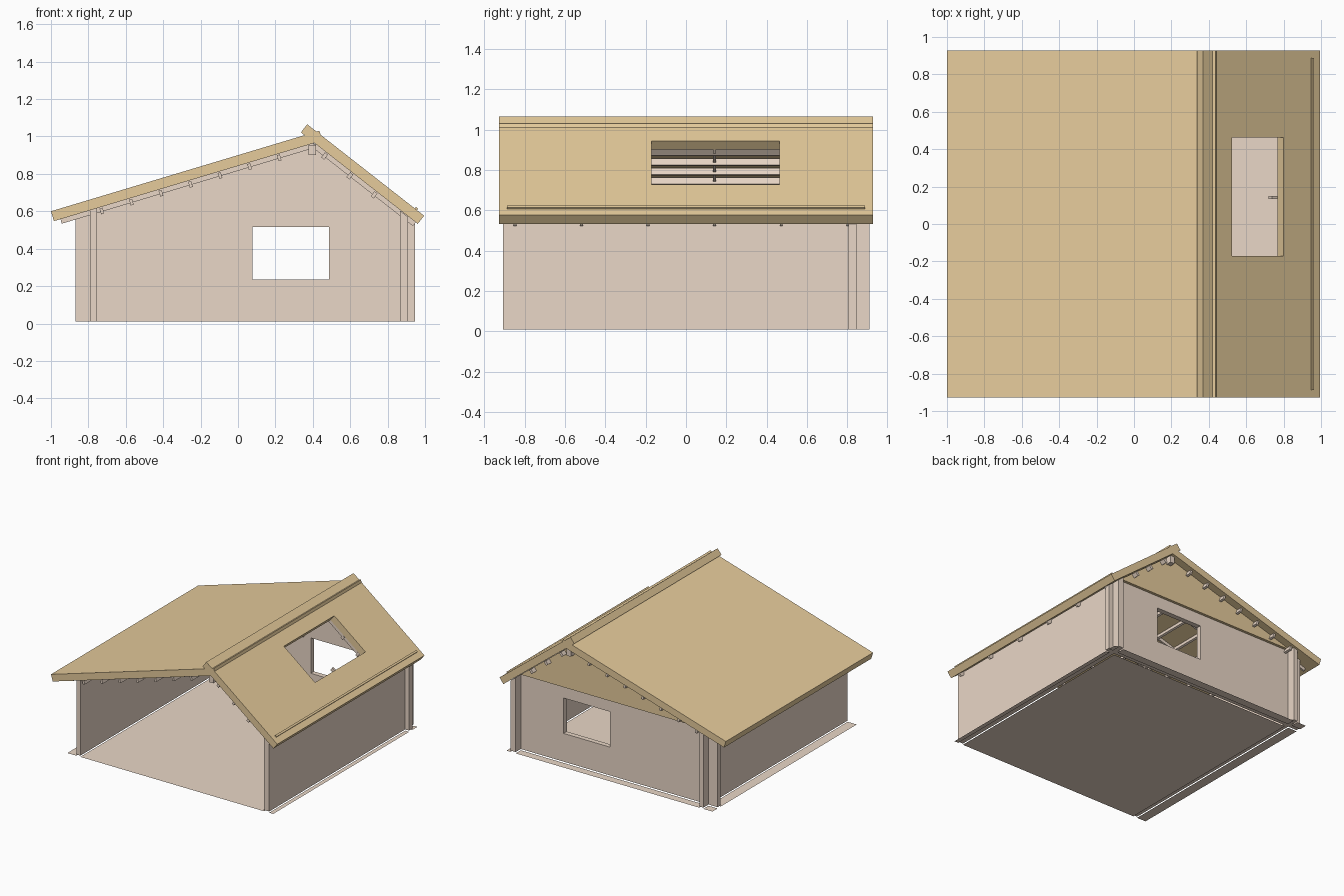
import bpy, bmesh
from mathutils import Vector

if "Cube" in bpy.data.objects:
    bpy.data.objects.remove(bpy.data.objects["Cube"])


def material(name, rgb):
    m = bpy.data.materials.new(name)
    m.diffuse_color = (*rgb, 1)
    m.use_nodes = True
    m.node_tree.nodes["Principled BSDF"].inputs["Base Color"].default_value = m.diffuse_color
    return m


WALL = material("pale_timber", (0.82, 0.68, 0.57))
ROOF = material("golden_timber", (0.79, 0.60, 0.33))


def prism(name, profile, y0, y1, mat):
    """Extrude an (x, z) profile from y0 to y1."""
    bm = bmesh.new()
    face = bm.faces.new([bm.verts.new((x, y0, z)) for x, z in profile])
    ext = bmesh.ops.extrude_face_region(bm, geom=[face])["geom"]
    bmesh.ops.translate(bm, vec=(0, y1 - y0, 0),
                        verts=[v for v in ext if isinstance(v, bmesh.types.BMVert)])
    bmesh.ops.recalc_face_normals(bm, faces=bm.faces)
    mesh = bpy.data.meshes.new(name)
    bm.to_mesh(mesh)
    bm.free()
    mesh.materials.append(mat)
    ob = bpy.data.objects.new(name, mesh)
    bpy.context.collection.objects.link(ob)
    return ob


def rect(x0, x1, z0, z1):
    return [(x0, z0), (x1, z0), (x1, z1), (x0, z1)]


def cut(target, cutter):
    mod = target.modifiers.new("opening", "BOOLEAN")
    mod.operation = "DIFFERENCE"
    mod.solver = "EXACT"
    mod.object = cutter
    cutter.hide_render = True
    cutter.hide_set(True)
    cutter.display_type = "WIRE"


# Roof slopes: a point on the top surface and the slope dz/dx
LEFT = (-1.0, 0.60, 0.30)
RIGHT = (0.37, 1.065, -0.782)


def on_slope(slope, x, depth):
    """Point `depth` below the top surface, square to it, at position x."""
    ox, oz, k = slope
    n = Vector((k, -1)).normalized() * depth
    return (x + n.x, oz + k * (x - ox) + n.y)


def bar(name, slope, x0, x1, d0, d1, y0, y1, mat):
    pts = [on_slope(slope, x, d) for x, d in ((x0, d0), (x1, d0), (x1, d1), (x0, d1))]
    return prism(name, pts, y0, y1, mat)


# Roof slabs, skylight opening and snow guard
T = 0.055
YR = 0.927
YW0, YW1 = -0.907, 0.91
bar("left_roof", LEFT, -1.0, 0.435, 0, T, -YR, YR, ROOF)
right_roof = bar("right_roof", RIGHT, 0.37, 0.995, 0, T, -YR, YR, ROOF)
SKY = (-0.172, 0.463)
cut(right_roof, bar("skylight_cutter", RIGHT, 0.525, 0.80, -0.05, 0.12, *SKY, ROOF))
bar("snow_guard", RIGHT, 0.945, 0.957, -0.010, 0.005, -0.887, 0.887, ROOF)

# Rafters under both slopes, with the one below the skylight interrupted
for i in range(6):
    y = -0.848 + 0.33 * i
    bar(f"left_rafter_{i}", LEFT, -0.965, 0.39, T - 0.003, 0.08, y - 0.007, y + 0.007, WALL)
    inside = SKY[0] < y < SKY[1]
    spans = [(0.45, 0.525), (0.769, 0.985)] if inside else [(0.45, 0.985)]
    for j, (a, b) in enumerate(spans):
        bar(f"right_rafter_{i}_{j}", RIGHT, a, b, T - 0.003, 0.08, y - 0.007, y + 0.007, WALL)

# Purlins along the house
for i in range(7):
    x = -0.75 + 0.158 * i
    bar(f"left_purlin_{i}", LEFT, x - 0.008, x + 0.008, 0.06, 0.093, YW0, YW1, WALL)
for i, x in enumerate((0.51, 0.645, 0.775)):
    spans = [(YW0, YW1)] if i == 0 else [(YW0, SKY[0]), (SKY[1], YW1)]
    for j, (a, b) in enumerate(spans):
        bar(f"right_purlin_{i}_{j}", RIGHT, x - 0.008, x + 0.008, 0.06, 0.093, a, b, WALL)
prism("ridge_beam", rect(0.378, 0.417, 0.90, 0.955), YW0, YW1, WALL)


# Underside of the roof, used for the wall tops
def under(x):
    return min(0.8455 + 0.30 * x, 1.2807 - 0.782 * x)


APEX = (0.4022, under(0.4022))
BASE = 0.01

# Side walls and back wall cross each other at the corners
for name, a, b in (("left_wall", -0.79, -0.755), ("right_wall", 0.865, 0.91)):
    prism(name, [(a, BASE), (b, BASE), (b, under(b)), (a, under(a))], YW0, YW1, WALL)
back = prism("back_wall", [(-0.87, BASE), (0.945, BASE), (0.945, under(0.945)),
                           APEX, (-0.87, under(-0.87))], 0.805, 0.845, WALL)
cut(back, prism("window_cutter", rect(0.078, 0.487, 0.235, 0.517), 0.7, 1.0, WALL))

# Gable cladding on the outside of the back wall
G = 0.615
prism("gable_cladding", [(-0.755, G), ((1.2807 - G) / 0.782, G), APEX, (-0.755, under(-0.755))],
      0.845, 0.866, ROOF)

# Floor sheet with slots where the walls stand
bm = bmesh.new()
for x0, x1 in ((-0.87, -0.79), (-0.755, 0.865), (0.91, 0.945)):
    for y0, y1 in ((YW0, 0.805), (0.845, YW1)):
        bm.faces.new([bm.verts.new(p) for p in
                      ((x0, y0, 0), (x1, y0, 0), (x1, y1, 0), (x0, y1, 0))])
mesh = bpy.data.meshes.new("floor")
bm.to_mesh(mesh)
bm.free()
mesh.materials.append(WALL)
bpy.context.collection.objects.link(bpy.data.objects.new("floor", mesh))
